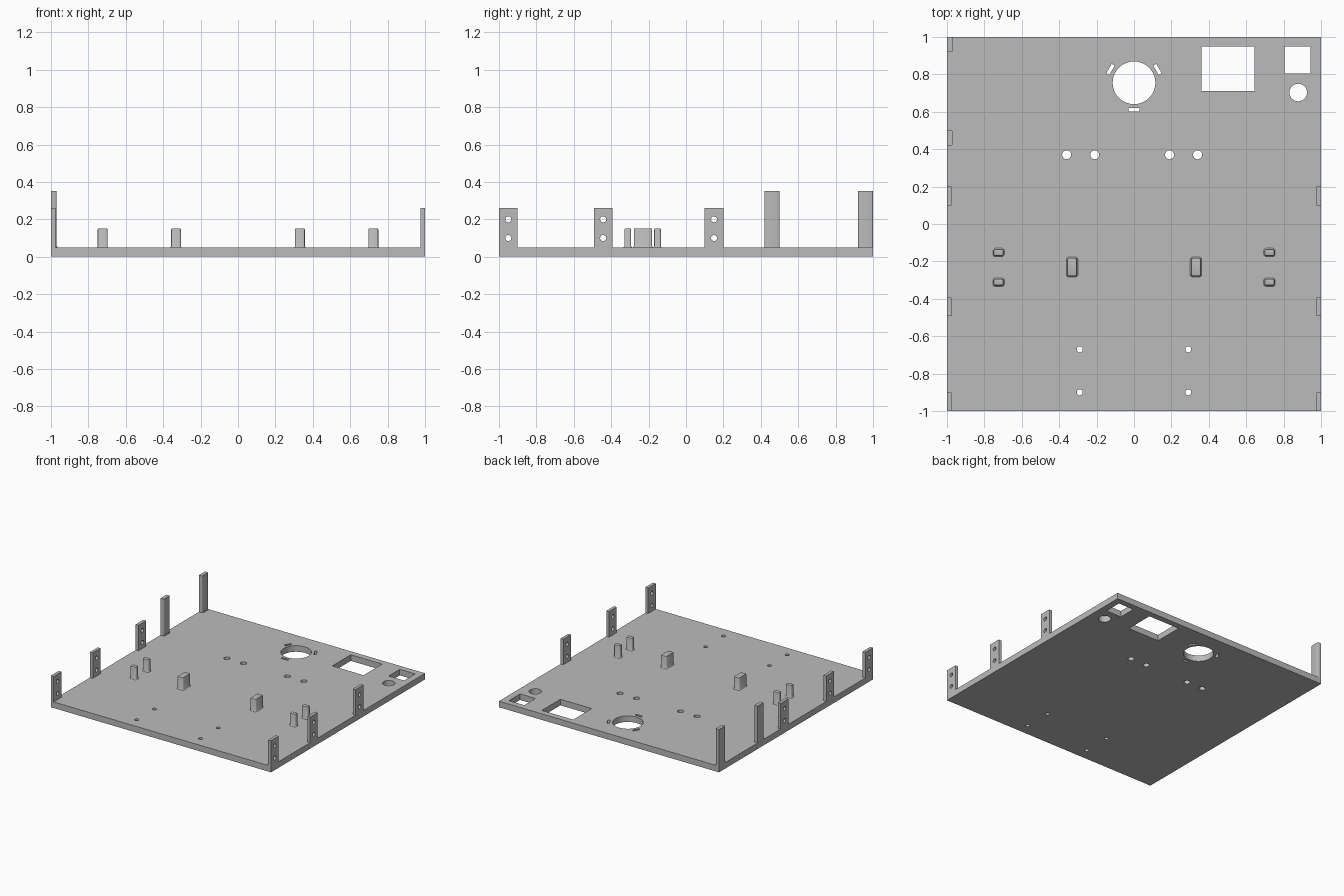
import bpy, bmesh, math
from mathutils import Matrix, Vector

if "Cube" in bpy.data.objects:
    bpy.data.objects.remove(bpy.data.objects["Cube"], do_unlink=True)

grey = bpy.data.materials.new("plain_grey")
grey.use_nodes = True
grey.diffuse_color = (0.5, 0.5, 0.5, 1)
grey.node_tree.nodes["Principled BSDF"].inputs["Base Color"].default_value = (0.5, 0.5, 0.5, 1)

THICK = 0.05


def finish(bm, name):
    mesh = bpy.data.meshes.new(name)
    bmesh.ops.recalc_face_normals(bm, faces=bm.faces)
    bm.to_mesh(mesh)
    bm.free()
    mesh.materials.append(grey)
    obj = bpy.data.objects.new(name, mesh)
    bpy.context.collection.objects.link(obj)
    return obj


def add_box(bm, x0, x1, y0, y1, z0, z1):
    size = Matrix.Diagonal((x1 - x0, y1 - y0, z1 - z0, 1))
    centre = Matrix.Translation(((x0 + x1) / 2, (y0 + y1) / 2, (z0 + z1) / 2))
    return bmesh.ops.create_cube(bm, size=1, matrix=centre @ size)["verts"]


def add_cylinder(bm, centre, radius, depth, sides=32, turn=Matrix()):
    bmesh.ops.create_cone(bm, cap_ends=True, segments=sides, radius1=radius, radius2=radius,
                          depth=depth, matrix=Matrix.Translation(centre) @ turn)


def cut(obj, bm):
    cutter = finish(bm, "hole_cutter")
    cutter.hide_render = True
    mod = obj.modifiers.new("holes", "BOOLEAN")
    mod.operation, mod.solver, mod.object = "DIFFERENCE", "EXACT", cutter
    bpy.context.view_layer.objects.active = obj
    bpy.ops.object.modifier_apply(modifier=mod.name)
    bpy.data.objects.remove(cutter, do_unlink=True)


def smooth(obj):
    bpy.ops.object.select_all(action="DESELECT")
    obj.select_set(True)
    bpy.context.view_layer.objects.active = obj
    bpy.ops.object.shade_smooth_by_angle(angle=math.radians(35))


# Base plate
bm = bmesh.new()
add_box(bm, -1, 1, -1, 1, 0, THICK)
plate = finish(bm, "base_plate")

# Openings through the plate
bm = bmesh.new()
add_box(bm, 0.36, 0.645, 0.71, 0.95, -0.1, 0.2)
add_box(bm, 0.805, 0.945, 0.805, 0.95, -0.1, 0.2)
add_cylinder(bm, (0.878, 0.703, 0), 0.047, 0.4, 48)
hub = Vector((0, 0.755, 0))
add_cylinder(bm, hub, 0.114, 0.4, 64)
for angle in (30, 150, 270):
    verts = add_box(bm, 0.135, 0.154, -0.029, 0.029, -0.1, 0.2)
    spin = Matrix.Translation(hub) @ Matrix.Rotation(math.radians(angle), 4, "Z")
    bmesh.ops.transform(bm, matrix=spin, verts=verts)
for x in (-0.36, -0.21, 0.19, 0.34):
    add_cylinder(bm, (x, 0.37, 0), 0.024, 0.4)
for x in (-0.29, 0.29):
    for y in (-0.67, -0.9):
        add_cylinder(bm, (x, y, 0), 0.016, 0.4)
cut(plate, bm)
smooth(plate)

# Side tabs with two screw holes each
for side, label in ((1, "left"), (-1, "right")):
    for y, place in ((-0.95, "front"), (-0.443, "middle"), (0.15, "rear")):
        bm = bmesh.new()
        xs = sorted((side, side * 0.975))
        add_box(bm, *xs, y - 0.05, y + 0.05, THICK, 0.26)
        tab = finish(bm, f"{label}_{place}_tab")
        bm = bmesh.new()
        for z in (0.1, 0.2):
            add_cylinder(bm, (side, y, z), 0.016, 0.2, turn=Matrix.Rotation(math.pi / 2, 4, "Y"))
        cut(tab, bm)
        smooth(tab)

# Tall posts on the right edge, rounded on their inner corners
for y, place in ((0.46, "middle"), (0.96, "rear")):
    bm = bmesh.new()
    add_box(bm, -1, -0.97, y - 0.04, y + 0.04, THICK, 0.352)
    inner = [e for e in bm.edges if all(v.co.x > -0.98 for v in e.verts)
             and abs(e.verts[0].co.z - e.verts[1].co.z) > 0.1]
    bmesh.ops.bevel(bm, geom=inner, offset=0.008, segments=3, profile=0.5, affect="EDGES")
    # Fillet where the post meets the plate
    add_box(bm, -0.97, -0.964, y - 0.034, y + 0.034, THICK, THICK + 0.006)
    smooth(finish(bm, f"{place}_post"))


def peg(name, x, y, width, depth, height=0.152, corner=0.007):
    """Rounded block with a flared foot and a softened top."""
    bm = bmesh.new()
    levels = ((THICK, 0.005), (THICK + 0.002, 0.002), (THICK + 0.006, 0),
              (height - 0.008, 0), (height - 0.002, -0.002), (height, -0.007))
    rings = []
    for z, grow in levels:
        ring = []
        for quarter, (sx, sy) in enumerate(((1, 1), (-1, 1), (-1, -1), (1, -1))):
            for step in range(4):
                a = math.radians(90 * quarter + 30 * step)
                r = corner + grow + 0.001
                ring.append(bm.verts.new((x + sx * (width / 2 - corner) + r * math.cos(a),
                                          y + sy * (depth / 2 - corner) + r * math.sin(a), z)))
        rings.append(ring)
    for low, high in zip(rings, rings[1:]):
        for i in range(len(low)):
            j = (i + 1) % len(low)
            bm.faces.new((low[i], low[j], high[j], high[i]))
    bm.faces.new(rings[0])
    bm.faces.new(rings[-1])
    smooth(finish(bm, name))


# Support blocks and locating pegs, mirrored across the middle
for side, label in ((1, "left"), (-1, "right")):
    peg(f"{label}_support_block", side * 0.331, -0.23, 0.05, 0.096)
    peg(f"{label}_rear_peg", side * 0.724, -0.152, 0.05, 0.034)
    peg(f"{label}_front_peg", side * 0.724, -0.311, 0.05, 0.034)
